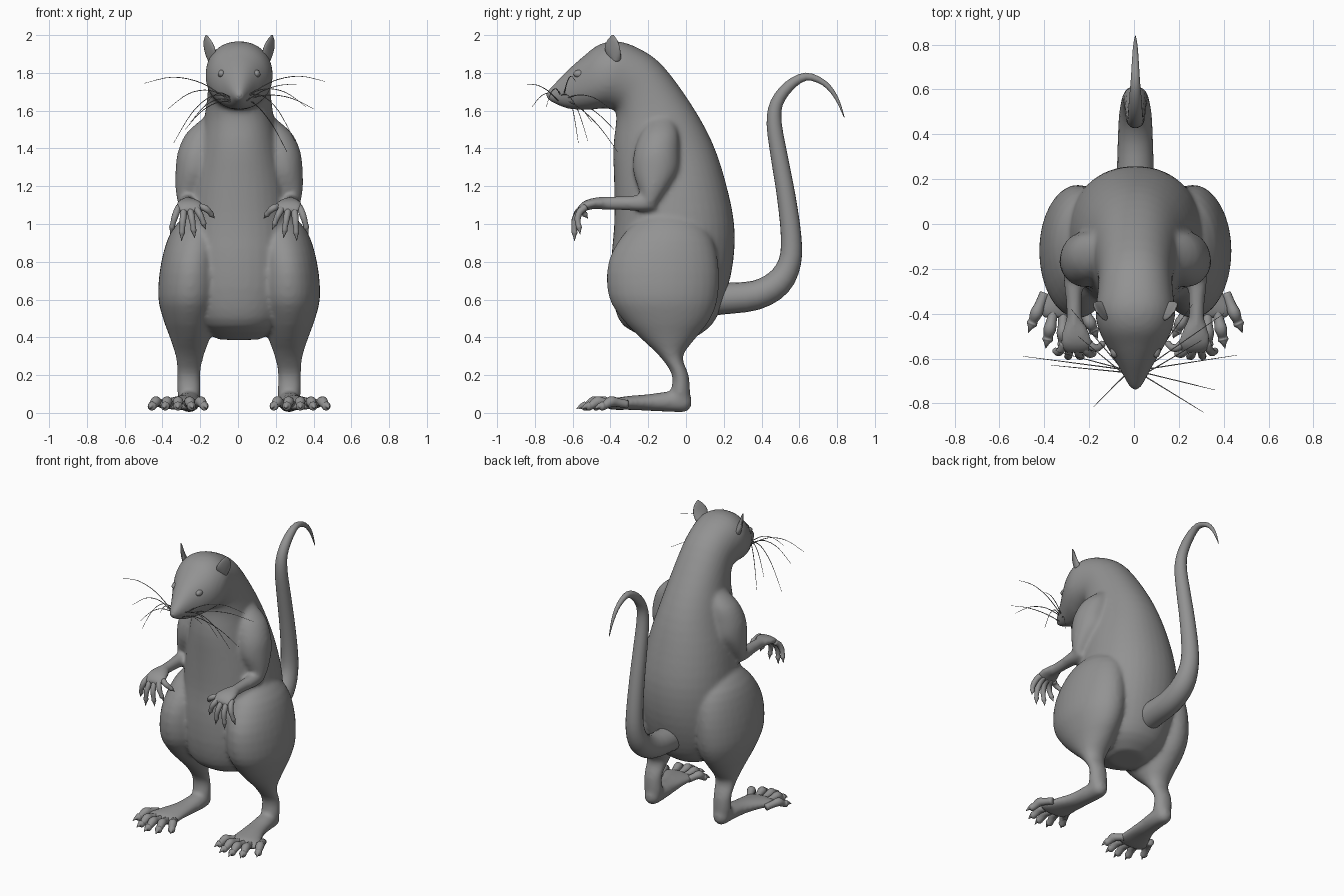
import bpy, bmesh, math
from mathutils import Vector

if "Cube" in bpy.data.objects:
    bpy.data.objects.remove(bpy.data.objects["Cube"])

CX = 0.006  # slight offset of the body's midline
FUR = bpy.data.materials.new("dark_grey")
FUR.diffuse_color = (0.29, 0.29, 0.29, 1)
FUR.use_nodes = True
FUR.node_tree.nodes["Principled BSDF"].inputs["Base Color"].default_value = FUR.diffuse_color


def spline(rows, steps):
    """Catmull-Rom interpolation of equal-length number rows."""
    out = []
    for i in range(len(rows) - 1):
        p0, p1 = rows[max(i - 1, 0)], rows[i]
        p2, p3 = rows[i + 1], rows[min(i + 2, len(rows) - 1)]
        for k in range(steps):
            t = k / steps
            out.append([0.5 * (2 * b + (c - a) * t + (2 * a - 5 * b + 4 * c - d) * t * t
                               + (3 * b - a - 3 * c + d) * t ** 3)
                        for a, b, c, d in zip(p0, p1, p2, p3)])
    out.append(list(rows[-1]))
    return out


def skin(bm, rings, sides, power=2.0):
    """Skin a list of (centre, half-axis, half-axis) rings and close the ends."""
    def wave(v):
        return math.copysign(abs(v) ** (2 / power), v)
    loops = []
    for c, a, b in rings:
        loops.append([bm.verts.new(c + a * wave(math.cos(w)) + b * wave(math.sin(w)))
                      for w in (2 * math.pi * k / sides for k in range(sides))])
    faces = []
    for l0, l1 in zip(loops, loops[1:]):
        for k in range(sides):
            j = (k + 1) % sides
            faces.append(bm.faces.new((l0[k], l0[j], l1[j], l1[k])))
    for loop, ring in ((loops[0], rings[0]), (loops[-1], rings[-1])):
        tip = bm.verts.new(ring[0])
        faces += [bm.faces.new((loop[k], loop[(k + 1) % sides], tip)) for k in range(sides)]
    bmesh.ops.recalc_face_normals(bm, faces=faces)


def loft(bm, rows, sides=24, steps=3, power=2.0):
    """Rows: centre xyz, half-axis A xyz, half-axis B xyz."""
    skin(bm, [(Vector(r[:3]), Vector(r[3:6]), Vector(r[6:])) for r in spline(rows, steps)],
         sides, power)


def tube(bm, pts, ref=(1, 0, 0), sides=12, steps=3):
    """Pts: x, y, z, radius."""
    rows = spline(pts, steps)
    ps = [Vector(r[:3]) for r in rows]
    rings = []
    for i, p in enumerate(ps):
        t = (ps[min(i + 1, len(ps) - 1)] - ps[max(i - 1, 0)]).normalized()
        a = Vector(ref)
        a = (a - t * a.dot(t)).normalized()
        r = max(rows[i][3], 0.0008)
        rings.append((p, a * r, t.cross(a) * r))
    skin(bm, rings, sides)


def finish(bm, name, shift=CX):
    me = bpy.data.meshes.new(name)
    bm.to_mesh(me)
    bm.free()
    me.materials.append(FUR)
    for p in me.polygons:
        p.use_smooth = True
    ob = bpy.data.objects.new(name, me)
    ob.location.x = shift
    bpy.context.collection.objects.link(ob)
    return ob


def flat_z(s, rows):   # horizontal rings: z, cx, cy, rx, ry
    return [(s * x, y, z, rx, 0, 0, 0, ry, 0) for z, x, y, rx, ry in rows]


def flat_y(s, rows):   # upright rings: y, cx, cz, rx, rz
    return [(s * x, y, z, rx, 0, 0, 0, 0, rz) for y, x, z, rx, rz in rows]


# Torso, neck and head: front y,z / back y,z / half width
spine = [
    (-.16, .385, .04, .395, .11), (-.33, .46, .14, .47, .225), (-.385, .60, .205, .61, .285),
    (-.395, .8, .25, .8, .305), (-.38, 1.0, .255, 1.0, .297), (-.38, 1.2, .21, 1.22, .265),
    (-.385, 1.4, .14, 1.43, .215), (-.37, 1.54, .03, 1.63, .18), (-.375, 1.60, -.12, 1.835, .165),
    (-.41, 1.61, -.24, 1.925, .17), (-.45, 1.612, -.36, 1.967, .178),
    (-.50, 1.605, -.46, 1.95, .16), (-.56, 1.605, -.54, 1.89, .125),
    (-.62, 1.61, -.615, 1.825, .085), (-.68, 1.63, -.685, 1.755, .05), (-.738, 1.66, -.738, 1.70, .02)]
body = bmesh.new()
loft(body, [(0, (fy + by) / 2, (fz + bz) / 2, w, 0, 0, 0, (by - fy) / 2, (bz - fz) / 2)
            for fy, fz, by, bz, w in spine], 40, 3, 2.15)

for s in (-1, 1):
    # Thigh and shin
    loft(body, flat_z(s, [
        (1.07, .22, -.10, .04, .08), (.96, .225, -.10, .135, .22), (.8, .25, -.12, .162, .29),
        (.62, .26, -.12, .169, .29), (.5, .263, -.105, .14, .235), (.4, .26, -.095, .107, .15),
        (.3, .262, -.078, .074, .062), (.2, .267, -.03, .061, .044), (.1, .265, -.03, .061, .052),
        (.03, .265, -.03, .05, .045)]), 32)
    # Foot pad, splayed outwards
    loft(body, flat_y(s, [
        (.028, .265, .06, .02, .025), (0, .265, .06, .05, .055), (-.08, .265, .06, .06, .055),
        (-.2, .277, .055, .068, .044), (-.3, .30, .053, .09, .037), (-.38, .32, .047, .112, .031),
        (-.42, .32, .042, .095, .02)]))
    # Shoulder and upper arm
    loft(body, flat_z(s, [
        (1.56, .15, -.13, .04, .06), (1.48, .19, -.14, .09, .10), (1.38, .215, -.155, .11, .12),
        (1.28, .232, -.16, .105, .12), (1.18, .26, -.175, .077, .075), (1.11, .275, -.19, .05, .04)]))
    # Forearm and palm
    tube(body, [(s * .277, -.16, 1.11, .037), (s * .277, -.24, 1.11, .044),
                (s * .274, -.34, 1.11, .037), (s * .272, -.47, 1.11, .034)], sides=16)
    loft(body, flat_y(s, [(-.42, .272, 1.11, .035, .03), (-.48, .267, 1.11, .06, .03),
                          (-.54, .262, 1.095, .075, .027), (-.575, .26, 1.07, .055, .018)]))

ob = finish(body, "body")
m = ob.modifiers.new("blend", "REMESH")
m.mode, m.voxel_size, m.use_smooth_shade = "VOXEL", 0.013, True
m = ob.modifiers.new("soften", "SMOOTH")
m.factor, m.iterations = 0.5, 7

# Tail
tail = bmesh.new()
tube(tail, [(0, y, z, r) for y, z, r in [
    (.12, .6, .086), (.2, .605, .083), (.37, .623, .078), (.49, .69, .072), (.55, .8, .06),
    (.556, .94, .054), (.53, 1.15, .049), (.495, 1.35, .045), (.467, 1.53, .04),
    (.48, 1.64, .034), (.545, 1.73, .029), (.635, 1.78, .021), (.73, 1.747, .015),
    (.795, 1.67, .01), (.838, 1.565, .002)]], sides=20)
finish(tail, "tail")

# Toes and fingers, each ending in a claw: tip positions from outside inwards
toe_tips = [(.478, -.485), (.40, -.555), (.325, -.58), (.245, -.565), (.168, -.51)]
finger_tips = [(.365, -.56, .945), (.305, -.59, .91), (.235, -.59, .925),
               (.175, -.575, .97), (.13, -.52, 1.03)]
for s, side in ((-1, "right"), (1, "left")):
    toes, fingers = bmesh.new(), bmesh.new()
    for i, (tx, ty) in enumerate(toe_tips):
        b = Vector((.405 - i * .042, -.37 + .012 * (abs(i - 2) - 2), .045))
        if i == 0:
            b.y = -.31
        t = Vector((tx, ty, .022))
        row = []
        for f, z, r in ((0, .045, .022), (.3, .055, .023), (.5, .06, .028), (.68, .04, .021),
                        (.78, .036, .024), (.86, .036, .013), (1, .022, .001)):
            p = b.lerp(t, f)
            row.append((s * p.x, p.y, z, r))
        tube(toes, row)
    for i, t in enumerate(finger_tips):
        b, t = Vector((.318 - i * .027, -.53, 1.09)), Vector(t)
        row = []
        for f, dy, r in ((0, 0, .018), (.25, -.022, .018), (.5, -.028, .017), (.7, -.02, .014),
                         (.8, -.012, .015), (.87, -.008, .009), (1, 0, .001)):
            p = b.lerp(t, f)
            row.append((s * p.x, p.y + dy, p.z + dy * -.6, r))
        tube(fingers, row)
    finish(toes, side + "_toes")
    finish(fingers, side + "_fingers")

    # Ear: pointed leaf facing outwards
    ear = bmesh.new()
    loft(ear, [(s * x, y, z, s * .55 * w, .8 * w, 0, s * .8 * d, -.55 * d, 0) for x, y, z, w, d in [
        (.14, -.37, 1.86, .025, .024), (.148, -.38, 1.89, .042, .02), (.157, -.39, 1.93, .05, .014),
        (.167, -.39, 1.97, .035, .009), (.174, -.388, 2.0, .006, .003)]], 20)
    finish(ear, side + "_ear")

    # Eye
    eye = bmesh.new()
    bmesh.ops.create_uvsphere(eye, u_segments=20, v_segments=12, radius=.026)
    ob = finish(eye, side + "_eye")
    ob.location = (CX + s * .093, -.565, 1.795)
    ob.scale = (.75, 1.2, .8)

# Nose tip
nose = bmesh.new()
bmesh.ops.create_uvsphere(nose, u_segments=16, v_segments=10, radius=.021)
finish(nose, "nose").location = (CX, -.717, 1.682)

# Whiskers: end xyz and upward bow
ends = [(-.495, -.59, 1.745, .08), (-.37, -.63, 1.61, .08), (-.18, -.815, 1.62, .05),
        (-.34, -.57, 1.43, .10), (-.28, -.38, 1.50, .05), (-.25, -.50, 1.54, .05),
        (.46, -.585, 1.755, .07), (.36, -.74, 1.62, .07), (.31, -.84, 1.74, .03),
        (.40, -.40, 1.61, .05), (.26, -.36, 1.38, .05), (.30, -.52, 1.44, .10)]
whiskers = bmesh.new()
for i, (x, y, z, bow) in enumerate(ends):
    a = Vector((math.copysign(.04, x), -.65 - .012 * (i % 3), 1.65 + .01 * (i % 4)))
    e = Vector((x, y, z))
    pts = [a.lerp(e, f) + Vector((0, 0, 3.6 * bow * f * (1 - f))) for f in (0, .33, .67, 1)]
    tube(whiskers, [(*p, r) for p, r in zip(pts, (.003, .0025, .002, .001))],
         ref=(0, 1, 0), sides=5, steps=4)
finish(whiskers, "whiskers", 0)
